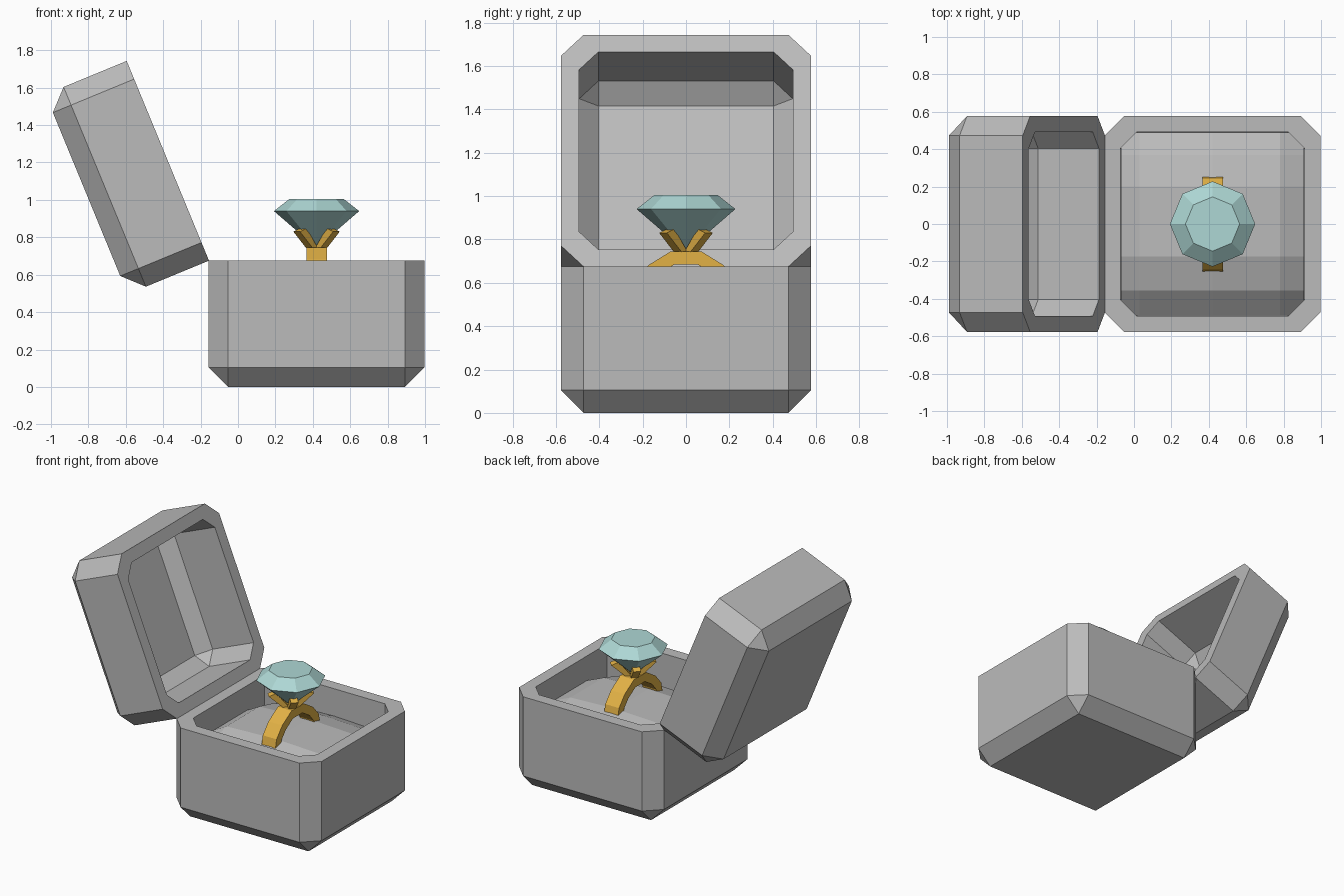
import bpy, bmesh, math
from mathutils import Vector

cube = bpy.data.objects.get("Cube")
if cube:
    bpy.data.objects.remove(cube, do_unlink=True)


def material(name, color):
    mat = bpy.data.materials.new(name)
    mat.use_nodes = True
    mat.diffuse_color = (*color, 1)
    bsdf = next(n for n in mat.node_tree.nodes if n.type == 'BSDF_PRINCIPLED')
    bsdf.inputs["Base Color"].default_value = (*color, 1)
    return mat


GREY = material("box grey", (0.5, 0.5, 0.5))
GOLD = material("gold", (0.76, 0.44, 0.06))
ICE = material("pale blue gem", (0.42, 0.68, 0.66))


def finish(bm, name, mat, location=(0, 0, 0)):
    bmesh.ops.remove_doubles(bm, verts=bm.verts, dist=0.0005)
    bmesh.ops.recalc_face_normals(bm, faces=bm.faces)
    mesh = bpy.data.meshes.new(name)
    bm.to_mesh(mesh)
    bm.free()
    mesh.materials.append(mat)
    obj = bpy.data.objects.new(name, mesh)
    obj.location = location
    bpy.context.collection.objects.link(obj)
    return obj


def loft(loops):
    """Skin a stack of equal-length point loops and cap both ends."""
    bm = bmesh.new()
    rings = [[bm.verts.new(p) for p in loop] for loop in loops]
    n = len(rings[0])
    for a, b in zip(rings, rings[1:]):
        for i in range(n):
            j = (i + 1) % n
            bm.faces.new((a[i], a[j], b[j], b[i]))
    bm.faces.new(rings[0])
    bm.faces.new(rings[-1])
    bmesh.ops.dissolve_degenerate(bm, dist=0.0005, edges=bm.edges)
    return bm


SIZE, WALL, CUT, IN_CUT = 1.155, 0.085, 0.105, 0.088


def outline(inset, cut, z):
    """Square outline with cut corners, centred on the origin."""
    h = SIZE / 2 - inset
    k = h - cut
    return [(h, -k, z), (h, k, z), (k, h, z), (-k, h, z),
            (-h, k, z), (-h, -k, z), (-k, -h, z), (k, -h, z)]


def tub(name, depth, floor):
    """Chamfered open shell with its rim on z = 0."""
    return finish(loft([
        outline(CUT, 0, -depth),
        outline(0, CUT, CUT - depth),
        outline(0, CUT, 0),
        outline(WALL, IN_CUT, 0),
        outline(WALL, IN_CUT, IN_CUT - floor),
        outline(WALL + IN_CUT, 0, -floor)]), name, GREY)


# Box base and the lid swung open about the hinge
HINGE = Vector((-0.155, 0, 0.675))
CENTRE = 0.42
base = tub("box_base", 0.675, 0.6)
base.location = (CENTRE, 0, HINGE.z)
lid = tub("box_lid", 0.47, 0.44)
tilt = math.radians(67.6)
lid.rotation_euler.y = tilt
lid.location = HINGE + Vector((-math.cos(tilt), 0, math.sin(tilt))) * SIZE / 2

# Padded cushion, puffed up toward the middle
bm = bmesh.new()
xs = [(-0.07, 0.07), (0.03, 0.015), (0.42, 0), (0.78, 0.015), (0.91, 0.07)]
ys = [(-0.49, 0.17), (-0.355, 0.065), (-0.175, 0.01), (0.2, 0.01),
      (0.37, 0.05), (0.49, 0.1)]
grid = [[bm.verts.new((x, y, 0.58 - dx - dy)) for x, dx in xs] for y, dy in ys]
for lower, upper in zip(grid, grid[1:]):
    for i in range(len(xs) - 1):
        bm.faces.new((lower[i], lower[i + 1], upper[i + 1], upper[i]))
finish(bm, "cushion", GREY)

# Ring band standing in the cushion
half = [(0.07, 0.745), (0.175, 0.68), (0.24, 0.605), (0.262, 0.5)]
half += [(y, 0.96 - z) for y, z in reversed(half)]
band = half + [(-y, z) for y, z in reversed(half)]
MID, INNER, HALF_W = 0.48, 0.77, 0.055


def band_loop(x, scale):
    return [(x, y * scale, MID + (z - MID) * scale) for y, z in band]


bm = bmesh.new()
loops = [band_loop(-HALF_W, 1), band_loop(HALF_W, 1),
         band_loop(HALF_W, INNER), band_loop(-HALF_W, INNER)]
rings = [[bm.verts.new(p) for p in loop] for loop in loops]
for a, b in zip(rings, rings[1:] + rings[:1]):
    for i in range(len(band)):
        j = (i + 1) % len(band)
        bm.faces.new((a[i], a[j], b[j], b[i]))
finish(bm, "ring_band", GOLD, (CENTRE, 0, 0))

# Four diagonal prongs holding the gem
prong = [(0, 0.725), (0.035, 0.725), (0.15, 0.83), (0.1, 0.848)]
for n in range(4):
    a = math.radians(45 + 90 * n)
    out = Vector((math.cos(a), math.sin(a), 0))
    side = Vector((-out.y, out.x, 0)) * 0.025
    sides = [[out * r + Vector((0, 0, z)) + side * s for r, z in prong]
             for s in (-1, 1)]
    finish(loft(sides), f"prong_{n + 1}", GOLD, (CENTRE, 0, 0))


# Eight-sided cut gem
def octagon(radius, z):
    return [(radius * math.cos(i * math.pi / 4),
             radius * math.sin(i * math.pi / 4), z) for i in range(8)]


finish(loft([octagon(0.002, 0.745), octagon(0.228, 0.94), octagon(0.145, 1.005)]),
       "gem", ICE, (CENTRE, 0, 0))
